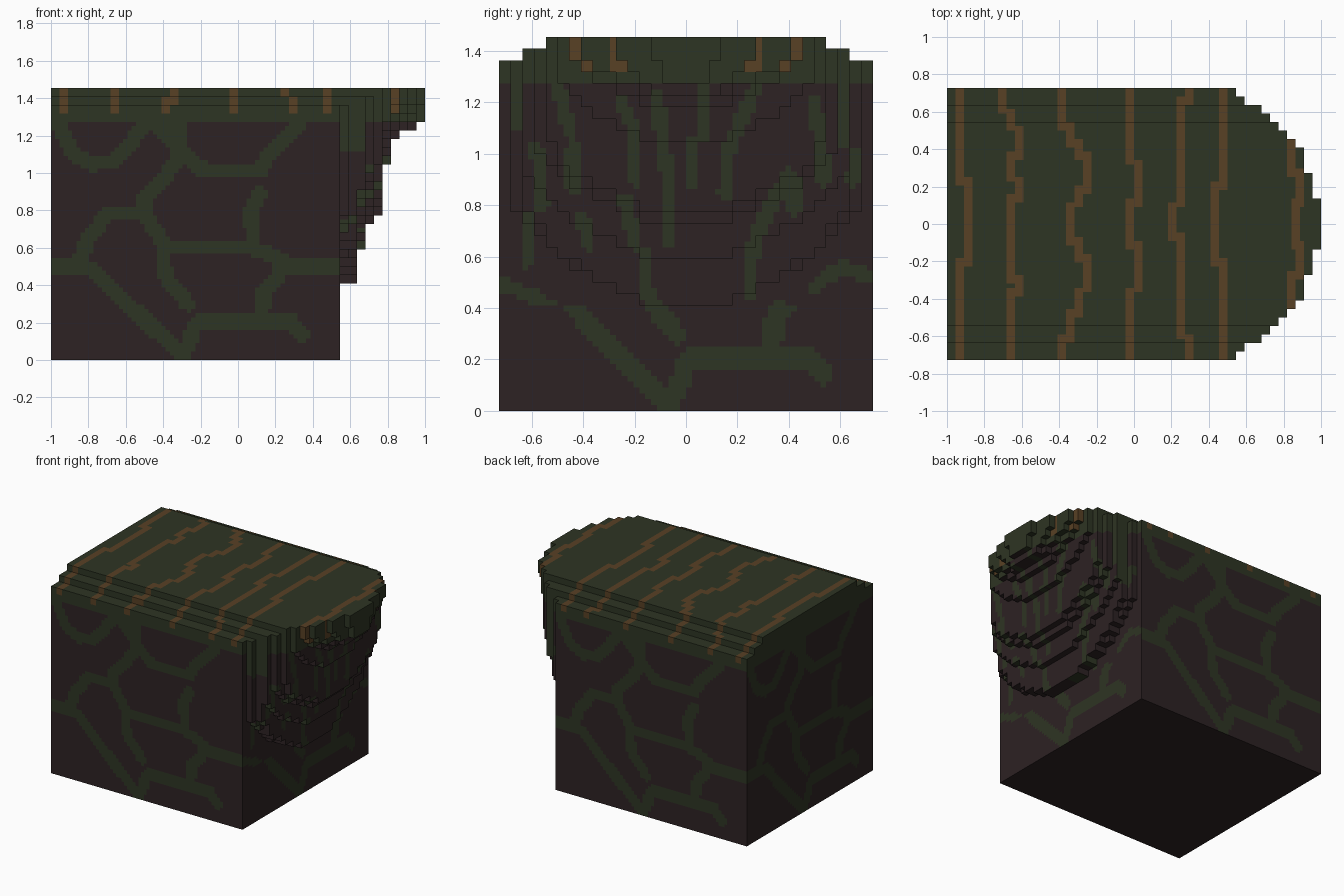
import bpy, bmesh
from mathutils import Vector

if "Cube" in bpy.data.objects:
    bpy.data.objects.remove(bpy.data.objects["Cube"])

V = 2 / 44            # voxel size
SUB = 2               # paint cells per voxel edge
NX, NY, NZ, BODY = 44, 32, 32, 34


def material(name, rgb):
    m = bpy.data.materials.new(name)
    m.diffuse_color = (*rgb, 1)
    m.use_nodes = True
    m.node_tree.nodes["Principled BSDF"].inputs["Base Color"].default_value = m.diffuse_color
    return m


MATS = [material("dark soil", (0.026, 0.016, 0.017)),
        material("dark moss", (0.027, 0.035, 0.017)),
        material("rust stripe", (0.098, 0.052, 0.018))]
SOIL, MOSS, RUST = range(3)

# Overhang slices going outward: half width, underside level, height of the rounding
SLICES = [(15, 9, 10), (14, 9, 10), (14, 13, 9), (13, 16, 8), (12, 17, 7),
          (11, 23, 6), (10, 26, 5), (9, 27, 4), (6, 27, 4), (3, 28, 3)]

# Moss veins on the flat sides, drawn on the front (x, z)
VEINS = [
    [(-1, .5), (-.78, .49), (-.28, 0)],
    [(-.86, .5), (-.8, .65), (-.7, .78), (-.5, .78), (-.4, .62), (-.39, .45), (-.27, .3)],
    [(-.5, .78), (-.5, .86), (-.33, 1.05), (-.32, 1.27)],
    [(-.42, 1.25), (-.32, 1.14), (-.18, 1.01), (.12, 1.01), (.17, 1.1), (.33, 1.27)],
    [(.12, .89), (.07, .8), (.08, .6)],
    [(-.4, .6), (.07, .6), (.2, .55), (.28, .5), (.545, .5)],
    [(.25, .5), (.14, .36), (.12, .22)],
    [(-.28, .05), (-.22, .2), (.28, .21), (.34, .14)],
    [(-.95, 1.25), (-.88, 1.1), (-.78, 1.05), (-.66, 1.06), (-.5, 1.25)],
]
# Moss streaks on the overhanging end (y, z)
STREAKS = [
    [(-.73, .5), (-.6, .45), (-.5, .38)], [(.73, .52), (.6, .56), (.5, .48)],
    [(-.66, 1.3), (-.66, 1.12)], [(-.5, 1.28), (-.45, 1.08)],
    [(-.58, 1.02), (-.56, .8)], [(-.44, 1.02), (-.44, .86)],
    [(-.4, .75), (-.38, .65)], [(-.61, .75), (-.62, .58)],
    [(-.25, 1.2), (-.2, 1.1), (-.2, .9)], [(-.24, .82), (-.2, .65)],
    [(-.11, 1.22), (-.1, 1.1), (-.07, .9), (-.07, .67)],
    [(-.16, .62), (-.15, .45), (-.03, .3)], [(.02, 1.05), (.02, .88)],
    [(.07, 1.25), (.07, 1.07)], [(.27, 1.25), (.2, 1.1), (.16, 1), (.15, .84)],
    [(.4, .92), (.33, .8), (.26, .65), (.25, .45)],
    [(.5, 1.2), (.53, 1), (.53, .9)], [(.62, 1.28), (.62, 1.05)],
    [(.66, 1), (.65, .9)], [(.42, .9), (.42, .78)], [(.36, .4), (.35, .3)],
]
# Rust stripes across the top: (x, lowest y of that run), from the back to the front
STRIPES = [
    [(-.932, .22), (-.886, -.2), (-.932, -2)],
    [(-.705, .6), (-.66, .51), (-.614, .37), (-.66, .24), (-.614, .13),
     (-.66, -.29), (-.614, -.37), (-.66, -2)],
    [(-.386, .52), (-.34, .43), (-.295, .36), (-.25, .18), (-.295, .1), (-.34, -.09),
     (-.295, -.18), (-.25, -.35), (-.295, -.47), (-.34, -.62), (-.386, -2)],
    [(-.023, .33), (.023, .11), (-.023, -.12), (.023, -.35), (-.023, -2)],
    [(.3, .66), (.25, .1), (.205, -.06), (.25, -.6), (.3, -2)],
    [(.477, .21), (.432, -.21), (.477, -2)],
    [(.84, .27), (.886, .12), (.86, -.12), (.886, -.27), (.84, -2)],
]


def near(lines, a, b, r):
    """True when (a, b) lies within r of any of the lines."""
    p = Vector((a, b))
    for line in lines:
        for s, e in zip(line, line[1:]):
            s, e = Vector(s), Vector(e)
            d = e - s
            t = max(0, min(1, (p - s).dot(d) / d.length_squared))
            if (p - s - d * t).length < r:
                return True
    return False


def on_stripe(x, y):
    for runs in STRIPES:
        at = [next(sx for sx, low in runs if yy > low) for yy in (y - .02, y + .02)]
        if min(at) - .0235 < x < max(at) + .0235:
            return True
    return False


def paint(p, n):
    """Colour rule from the position and direction of a face."""
    x, y, z = p
    if z > 1.32 and n.z >= 0 and n.x >= 0 and on_stripe(x - .01 * n.x, y):
        return RUST
    if z > 1.274 or n.z > .5:
        return MOSS
    if z < .001:
        return SOIL
    if x > .54 and z > .42:
        return MOSS if near(STREAKS, y, z, .027) else SOIL
    if n.y < -.5:
        u = (x + 1) / 1.545
    elif n.y > .5:
        u = (.545 - x) / 1.545
    else:
        u = (.727 + y * (1 if n.x > 0 else -1)) / 1.4545
    return MOSS if near(VEINS, u * 1.545 - 1, z, .041) else SOIL


def solid(i, j, k):
    if not (0 <= i < NX and 0 <= j < NY and 0 <= k < NZ):
        return False
    a = abs(j - 15.5) + .5
    if k >= (32 if a <= 12 else 31 if a <= 14 else 30):   # stepped shoulders
        return False
    if i < BODY:
        return True
    w, base, h = SLICES[i - BODY]
    if k < base:
        return False
    t = max(0, (base + h - k - .7) / h)
    return a <= round(w * (1 - t ** 1.6) ** .625)


def build(name, i0, i1):
    """Skin the visible voxel faces of slices i0 to i1 and paint them."""
    bm = bmesh.new()
    cache = {}

    def vert(c):
        key = tuple(round(q * SUB) for q in c)
        if key not in cache:
            cache[key] = bm.verts.new((c[0] * V - 1, (c[1] - 16) * V, c[2] * V))
        return cache[key]

    for i in range(i0, i1):
        for j in range(NY):
            for k in range(NZ):
                if not solid(i, j, k):
                    continue
                for axis in range(3):
                    for sgn in (-1, 1):
                        n = Vector((0, 0, 0))
                        n[axis] = sgn
                        if solid(i + int(n.x), j + int(n.y), k + int(n.z)):
                            continue
                        du, dv = Vector((0, 0, 0)), Vector((0, 0, 0))
                        du[(axis + 1) % 3] = dv[(axis + 2) % 3] = 1 / SUB
                        o = Vector((i, j, k))
                        if sgn > 0:
                            o[axis] += 1
                        for s in range(SUB):
                            for t in range(SUB):
                                q = o + du * s + dv * t
                                ring = [q, q + du, q + du + dv, q + dv]
                                if sgn < 0:
                                    ring.reverse()
                                f = bm.faces.new([vert(c) for c in ring])
                                f.material_index = paint(f.calc_center_median(), n)
    me = bpy.data.meshes.new(name)
    bm.to_mesh(me)
    bm.free()
    for m in MATS:
        me.materials.append(m)
    ob = bpy.data.objects.new(name, me)
    bpy.context.collection.objects.link(ob)


# Main earth block and the rounded overhang on its right end
build("earth_block", 0, BODY)
build("rounded_overhang", BODY, NX)
